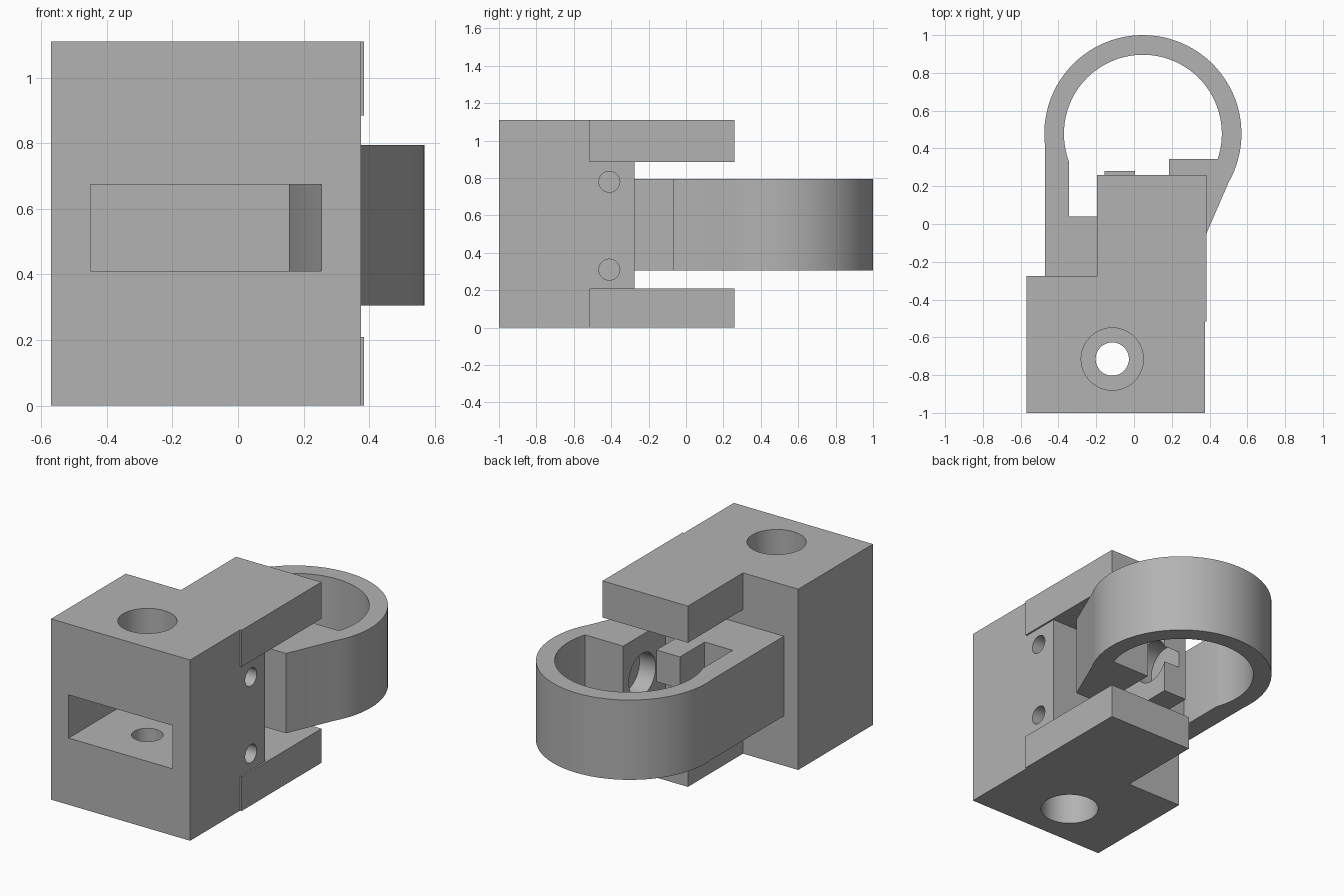
import bpy, bmesh
from math import pi, sin, cos, atan2
from mathutils import Matrix

if "Cube" in bpy.data.objects:
    bpy.data.objects.remove(bpy.data.objects["Cube"], do_unlink=True)

grey = bpy.data.materials.new("plain grey")
grey.use_nodes = True
colour = (0.45, 0.45, 0.45, 1)
grey.diffuse_color = colour
grey.node_tree.nodes["Principled BSDF"].inputs["Base Color"].default_value = colour


def finish(bm, name):
    bmesh.ops.recalc_face_normals(bm, faces=bm.faces)
    mesh = bpy.data.meshes.new(name)
    bm.to_mesh(mesh)
    bm.free()
    mesh.materials.append(grey)
    obj = bpy.data.objects.new(name, mesh)
    bpy.context.collection.objects.link(obj)
    return obj


def prism(name, outline, z0, z1):
    bm = bmesh.new()
    face = bm.faces.new([bm.verts.new((x, y, z0)) for x, y in outline])
    new = bmesh.ops.extrude_face_region(bm, geom=[face])["geom"]
    bmesh.ops.translate(bm, vec=(0, 0, z1 - z0),
                        verts=[v for v in new if isinstance(v, bmesh.types.BMVert)])
    return finish(bm, name)


def box(name, x0, x1, y0, y1, z0, z1):
    return prism(name, [(x0, y0), (x1, y0), (x1, y1), (x0, y1)], z0, z1)


def cylinder(name, centre, radius, length, axis="Z"):
    bm = bmesh.new()
    turn = Matrix.Rotation(pi / 2, 4, "Y") if axis == "X" else Matrix()
    bmesh.ops.create_cone(bm, cap_ends=True, segments=48, radius1=radius, radius2=radius,
                          depth=length, matrix=Matrix.Translation(centre) @ turn)
    return finish(bm, name)


def combine(target, tool, operation="DIFFERENCE"):
    mod = target.modifiers.new("join", "BOOLEAN")
    mod.operation, mod.solver, mod.object = operation, "EXACT", tool
    bpy.context.view_layer.objects.active = target
    bpy.ops.object.modifier_apply(modifier=mod.name)
    bpy.data.objects.remove(tool, do_unlink=True)


def arc(radius, start, end, steps=56):
    angles = [start + (end - start) * i / steps for i in range(steps + 1)]
    return [(CX + radius * cos(a), CY + radius * sin(a)) for a in angles]


# Body block with an upper and a lower arm
HEIGHT = 1.11
body = box("body_block", -0.57, 0.375, -1, -0.275, 0, HEIGHT)
for z0, z1 in ((0, 0.21), (0.885, HEIGHT)):
    combine(body, box("arm", -0.195, 0.385, -0.515, 0.26, z0, z1), "UNION")

# Front pocket with one slanted side
combine(body, prism("pocket", [(-0.45, -1.1), (0.28, -1.1), (0.155, -0.6), (0.155, -0.45),
                               (-0.45, -0.45)], 0.41, 0.675))

# Vertical bolt hole, counterbored from both ends
BX, BY = -0.115, -0.715
combine(body, cylinder("bolt_hole", (BX, BY, HEIGHT / 2), 0.088, 2))
for z in (0, HEIGHT):
    combine(body, cylinder("counterbore", (BX, BY, z), 0.165, 0.6))

# Pin holes in the side
for z in (0.31, 0.78):
    combine(body, cylinder("pin_hole", (0.375, -0.41, z), 0.056, 0.8, "X"))

# Open ring clamp with its strap, jaws and split as one outline
CX, CY = 0.047, 0.478
outline = [(-0.472, -0.275)]
outline += arc(0.522, pi + 0.1, atan2(-0.258, 0.453))
outline += [(0.375, -0.07), (0.185, -0.07), (0.185, 0.345)]
outline += arc(0.418, atan2(-0.133, 0.396), pi + 0.355)
outline += [(-0.345, 0.04), (-0.155, 0.04), (-0.155, 0.28), (0.005, 0.28), (0.005, -0.275)]
clamp = prism("ring_clamp", outline, 0.305, 0.795)

# Blind seat across the split, sunk into both jaws
combine(clamp, cylinder("jaw_seat", (0.095, 0.16, 0.55), 0.13, 0.4, "X"))

for obj in (body, clamp):
    bpy.ops.object.select_all(action="DESELECT")
    obj.select_set(True)
    bpy.context.view_layer.objects.active = obj
    bpy.ops.object.shade_smooth_by_angle(angle=0.5)
